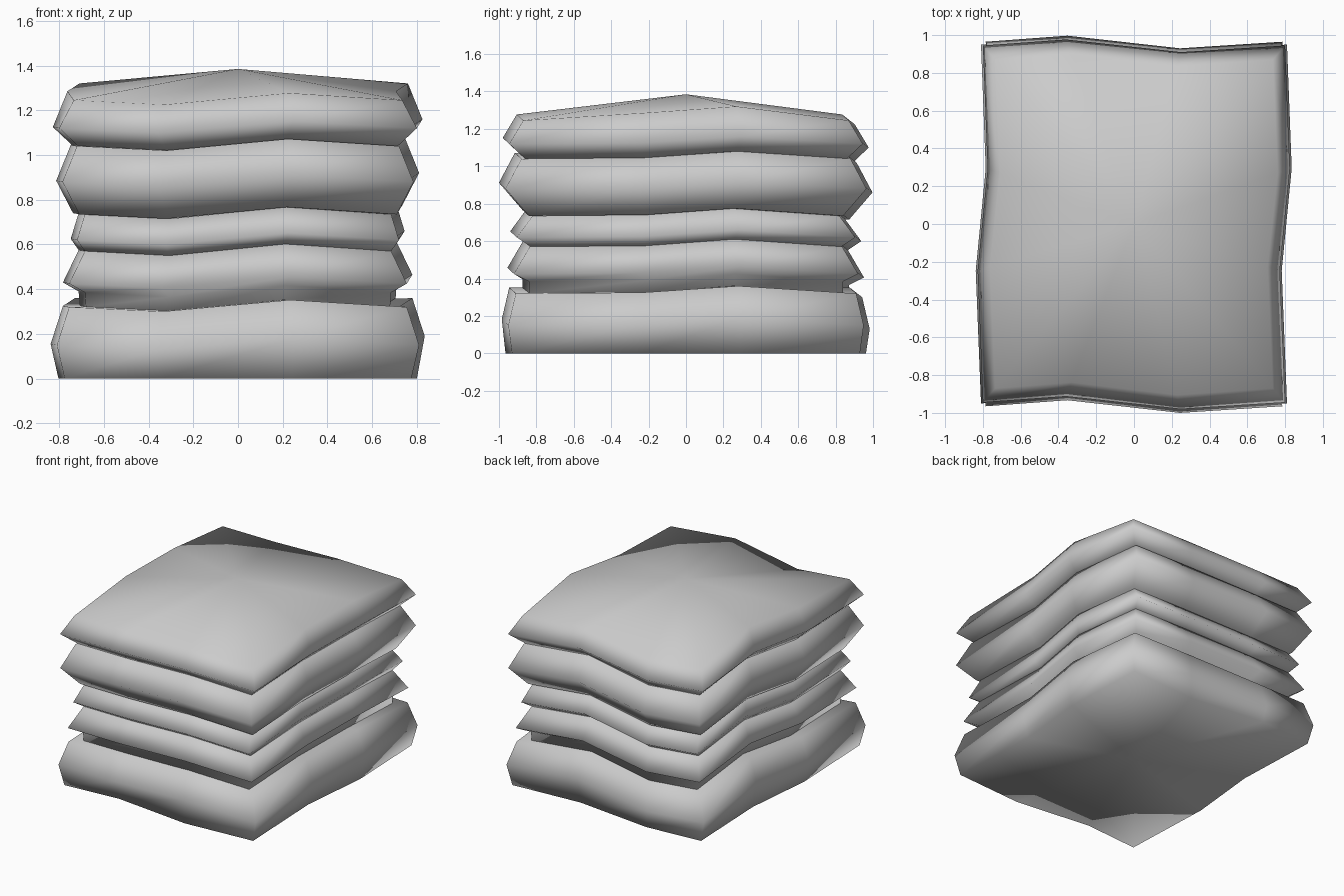
import bpy
import bmesh

if "Cube" in bpy.data.objects:
    bpy.data.objects.remove(bpy.data.objects["Cube"])

# Uneven edge ripple: (position along side, sideways drift, lift)
X_WAVE = [(-0.45, 0.032, -0.02), (0.31, -0.035, 0.032)]   # front and back edges
Y_WAVE = [(-0.26, -0.028, 0.005), (0.31, 0.025, 0.04)]    # left and right edges


def outline(hx, hy, z, lift=1.0, side_lift=0.0):
    """Rippled rectangle with three segments per side, counter-clockwise."""
    pts = []
    for sy in (-1, 1):
        edge = [(-hx, sy * hy, z)]
        edge += [(t * hx, sy * hy + d, z + u * lift) for t, d, u in X_WAVE]
        edge += [(hx, sy * hy, z)]
        side = [(-sy * hx + d, t * hy, z + u * lift + side_lift)
                for t, d, u in Y_WAVE]
        if sy > 0:
            edge.reverse()
            side.reverse()
        pts += edge + side
    return pts


def folded_layer(name, rings, top_z, bottom_z):
    bm = bmesh.new()
    loops = [[bm.verts.new(p) for p in outline(*r)] for r in rings]
    n = len(loops[0])
    for a, b in zip(loops, loops[1:]):
        for i in range(n):
            j = (i + 1) % n
            bm.faces.new((a[i], a[j], b[j], b[i]))
    # Fan caps give the soft, domed faces
    top = bm.verts.new((0, 0, top_z))
    bottom = bm.verts.new((0, 0, bottom_z))
    for i in range(n):
        j = (i + 1) % n
        bm.faces.new((loops[-1][i], loops[-1][j], top))
        bm.faces.new((loops[0][j], loops[0][i], bottom))
    for f in bm.faces:
        f.smooth = True
    bmesh.ops.recalc_face_normals(bm, faces=bm.faces)
    mesh = bpy.data.meshes.new(name)
    bm.to_mesh(mesh)
    bm.free()
    bpy.context.collection.objects.link(bpy.data.objects.new(name, mesh))


# Stack of folded cloths: rings are (half width, half depth, height, lift, side lift)
folded_layer("bottom_cloth", [(0.775, 0.93, 0.0, 0), (0.81, 0.95, 0.15),
                              (0.755, 0.91, 0.32)], 0.34, 0.0)
folded_layer("second_cloth", [(0.68, 0.84, 0.32), (0.685, 0.84, 0.385),
                              (0.755, 0.92, 0.425), (0.685, 0.835, 0.57)], 0.58, 0.33)
folded_layer("third_cloth", [(0.685, 0.83, 0.57), (0.72, 0.905, 0.62),
                             (0.685, 0.82, 0.735)], 0.74, 0.58)
folded_layer("fourth_cloth", [(0.71, 0.84, 0.735), (0.785, 0.965, 0.88),
                              (0.72, 0.88, 1.04)], 1.06, 0.75)
folded_layer("top_cloth", [(0.715, 0.86, 1.04), (0.80, 0.945, 1.12),
                           (0.735, 0.87, 1.245, 1, 0.035)], 1.385, 1.06)
